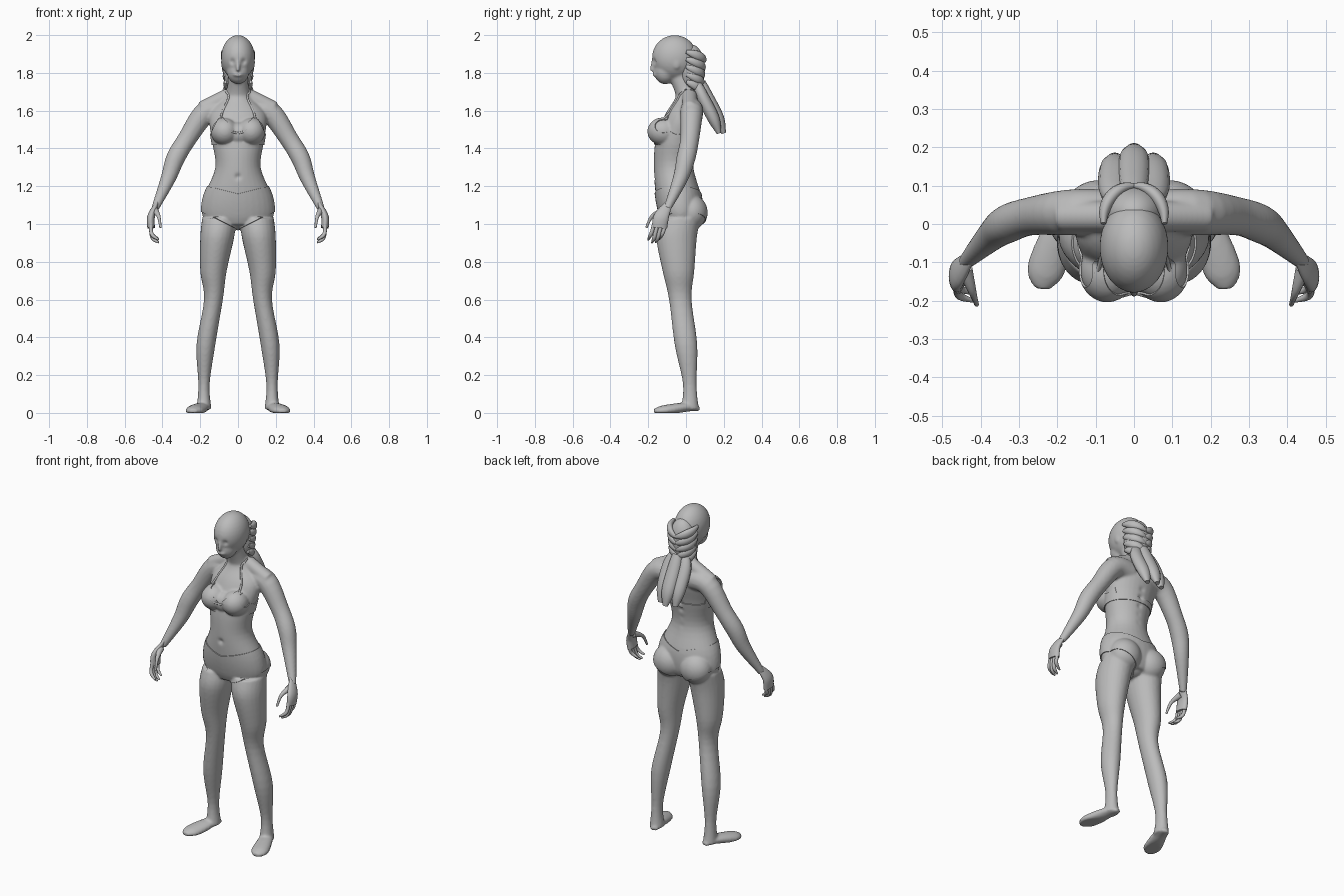
import bpy, bmesh, math
from mathutils import Vector, Matrix
from mathutils.bvhtree import BVHTree

cube = bpy.data.objects.get("Cube")
if cube:
    bpy.data.objects.remove(cube)

shade = (0.5, 0.5, 0.5, 1)
grey = bpy.data.materials.new("plain grey")
grey.use_nodes = True
grey.diffuse_color = shade
grey.node_tree.nodes["Principled BSDF"].inputs["Base Color"].default_value = shade

sides = {"left": 1, "right": -1}
RIGHT, BACK, UP = Vector((1, 0, 0)), Vector((0, 1, 0)), Vector((0, 0, 1))


def spline(points, steps):
    """Smooth curve running through points of any dimension."""
    knots = [Vector(point) for point in points]
    last = len(knots) - 1
    curve = []
    for i in range(last):
        start, end = knots[i], knots[i + 1]
        leave = (end - knots[max(i - 1, 0)]) / 2
        arrive = (knots[min(i + 2, last)] - start) / 2
        for step in range(steps):
            t = step / steps
            ease = t * t * (3 - 2 * t)
            curve.append(start.lerp(end, ease) + leave * (t * (1 - t) ** 2) - arrive * (t * t * (1 - t)))
    return curve + [knots[last]]


def skin(bm, rings):
    """Closed surface over a row of point rings, kept above the ground."""
    rows = [[bm.verts.new((p.x, p.y, max(p.z, 0))) for p in ring] for ring in rings]
    for lower, upper in zip(rows, rows[1:]):
        for k in range(len(lower)):
            bm.faces.new((lower[k - 1], lower[k], upper[k], upper[k - 1]))
    bm.faces.new(rows[0])
    bm.faces.new(rows[-1])


def ellipse(centre, across, along, count):
    angles = [math.tau * k / count for k in range(count)]
    return [centre + across * math.cos(a) + along * math.sin(a) for a in angles]


def limb(bm, points, wide=BACK, flat=1, side=1, level=False, count=24, steps=5):
    """Tube through (x, y, z, radius); wide is the direction of its full radius."""
    rows = spline(points, steps)
    spots = [Vector((row[0] * side, row[1], row[2])) for row in rows]
    rings = []
    for i, spot in enumerate(spots):
        run = UP
        if not level:
            run = (spots[min(i + 1, len(spots) - 1)] - spots[max(i - 1, 0)]).normalized()
        across = (wide - run * run.dot(wide)).normalized()
        radius = rows[i][3]
        rings.append(ellipse(spot, across * radius, run.cross(across) * radius * flat, count))
    skin(bm, rings)


def trunk(bm, rows):
    """Level rings given as height, half width, front and back."""
    rings = []
    for height, half, front, back in spline(rows, 5):
        centre = Vector((0, (front + back) / 2, height))
        rings.append(ellipse(centre, RIGHT * half, BACK * (back - front) / 2, 32))
    skin(bm, rings)


def ball(bm, centre, size):
    place = Matrix.Translation(centre) @ Matrix.Diagonal((*size, 1))
    bmesh.ops.create_uvsphere(bm, u_segments=32, v_segments=16, radius=1, matrix=place)


def finish(name, bm, modifiers=(), orient=True):
    if orient:
        bmesh.ops.recalc_face_normals(bm, faces=bm.faces)
    mesh = bpy.data.meshes.new(name)
    bm.to_mesh(mesh)
    bm.free()
    mesh.materials.clear()
    mesh.materials.append(grey)
    part = bpy.data.objects.new(name, mesh)
    bpy.context.collection.objects.link(part)
    bpy.ops.object.select_all(action="DESELECT")
    part.select_set(True)
    bpy.context.view_layer.objects.active = part
    for kind, settings in modifiers:
        modifier = part.modifiers.new(kind.title(), kind)
        for setting, value in settings.items():
            setattr(modifier, setting, value)
        bpy.ops.object.modifier_apply(modifier=modifier.name)
    bpy.ops.object.shade_smooth_by_angle(angle=math.radians(50))
    return part


# Torso and neck
bm = bmesh.new()
trunk(bm, [(1, .15, -.12, .06), (1.05, .19, -.14, .08), (1.15, .18, -.16, .08),
           (1.3, .12, -.17, .04), (1.45, .14, -.16, .06), (1.58, .15, -.11, .09),
           (1.66, .08, -.06, .07), (1.7, .06, -.06, .06), (1.8, .05, -.1, .04)])
ball(bm, (0, -.03, 1.02), (.08, .08, .05))
ball(bm, (0, -.12, 1.48), (.06, .06, .06))

# Skull, jaw, lips and nose
ball(bm, (0, -.06, 1.88), (.09, .12, .12))
ball(bm, (0, -.11, 1.81), (.06, .06, .07))
ball(bm, (0, -.16, 1.79), (.03, .02, .01))
limb(bm, [(0, -.17, 1.87, .01), (0, -.18, 1.83, .01), (0, -.18, 1.81, .01)], wide=RIGHT)

for side in sides.values():
    # Bust, seat and ear
    ball(bm, (side * .07, -.12, 1.49), (.07, .08, .07))
    ball(bm, (side * .09, .03, 1.06), (.09, .08, .09))
    ball(bm, (side * .08, -.05, 1.85), (.01, .02, .03))
    # Shoulder slope and arm
    limb(bm, [(.05, .02, 1.68, .04), (.19, .02, 1.61, .04)], side=side)
    limb(bm, [(.06, .03, 1.6, .06), (.17, .03, 1.59, .06), (.27, .02, 1.45, .05),
              (.33, 0, 1.35, .05), (.37, -.03, 1.24, .04), (.44, -.1, 1.08, .02)], side=side)
    # Leg and foot
    limb(bm, [(.1, -.03, 1.03, .09), (.11, -.05, .93, .09), (.13, -.04, .75, .07),
              (.13, -.03, .6, .05), (.17, 0, .36, .05), (.18, .02, .15, .03),
              (.18, .02, .02, .04)], wide=RIGHT, flat=1.2, side=side, level=True)
    limb(bm, [(.17, .07, .02, .02), (.19, 0, .03, .04), (.23, -.12, .01, .05),
              (.24, -.17, .01, .02)], wide=RIGHT, flat=.6, side=side)
body = finish("body", bm, [("REMESH", {"mode": "VOXEL", "voxel_size": .007}),
                           ("SMOOTH", {"factor": .5, "iterations": 7})])

# Sculpted hollows: eye sockets, mouth line, navel and spine
hollows = [((0, -.18, 1.79), .005), ((0, -.17, 1.25), .01)]
hollows += [((side * .03, -.17, 1.86), .01) for side in sides.values()]
hollows += [((0, .06, 1.3 + i / 20), -.01) for i in range(5)]
for vertex in body.data.vertices:
    for centre, push in hollows:
        distance = (vertex.co - Vector(centre)).length / abs(push) / 1.5
        if distance < 3:
            vertex.co.y += push * math.exp(-distance ** 2)

# Hands: palm, four curled fingers and a thumb
for label, side in sides.items():
    bm = bmesh.new()
    limb(bm, [(.43, -.09, 1.11, .02), (.46, -.13, 1.04, .04), (.46, -.14, .98, .04)], flat=.5, side=side)
    for finger in range(4):
        y = -.11 - finger * .02
        tip = .92 - .02 * math.sin(finger)
        limb(bm, [(.46, y, 1, .01), (.46, y - .01, .96, .01), (.45, y - .02, tip + .02, .01),
                  (.42, y - .03, tip, .005)], side=side, count=12)
    limb(bm, [(.44, -.12, 1.07, .02), (.42, -.18, 1.04, .01), (.41, -.21, .98, .006)], side=side, count=12)
    finish(label + "_hand", bm)


def garment(name, cuts):
    """Skin-tight cloth: half the body trimmed by planes, then mirrored."""
    bm = bmesh.new()
    bm.from_mesh(body.data)
    for point, normal in [((0, 0, 0), -RIGHT)] + cuts:
        everything = bm.verts[:] + bm.edges[:] + bm.faces[:]
        bmesh.ops.bisect_plane(bm, geom=everything, plane_co=point, plane_no=normal, clear_outer=True)
    finish(name, bm, [("MIRROR", {"merge_threshold": .001}),
                      ("SOLIDIFY", {"thickness": .005, "offset": 1})], orient=False)


hem, hip, armpit = UP * 1.42, UP * 1.16, RIGHT * .15 + UP * 1.46
garment("bikini_cups", [(hem, -UP), (UP * 1.48, UP - RIGHT), (armpit, RIGHT + UP / 2), (BACK * 0, BACK)])
garment("bikini_back_band", [(hem, -UP), (hem + UP * .03, UP), (armpit, RIGHT), (BACK * 0, -BACK)])
garment("briefs", [(UP * .97, RIGHT / 2 - UP), (hip, UP - RIGHT / 4), (RIGHT * .25, RIGHT)])

# Halter straps and neckline seam laid on the skin
tree = BVHTree.FromObject(body, bpy.context.evaluated_depsgraph_get())


def cord(name, path):
    bm = bmesh.new()
    laid = [tree.find_nearest(point)[0] for point in spline(path, 6)]
    for side in sides.values():
        limb(bm, [(*point, .006) for point in laid], wide=Vector((.3, 1, .2)), side=side, count=8, steps=1)
    finish(name, bm)


cord("halter_straps", [(.11, -.13, 1.57), (.06, -.05, 1.68), (.05, .05, 1.7), (0, .08, 1.7)])
cord("neckline_seam", [(.04, -.22, 1.51), (0, -.22, 1.48)])

# Gathered hair wrapped in overlapping plaits
bm = bmesh.new()
ball(bm, (0, .03, 1.82), (.08, .07, .13))
for side in sides.values():
    for row in range(5):
        size = 1 - row / 25
        plait = []
        for k in range(6):
            turn = k / 3 - .1
            plait.append((.08 * size * math.cos(turn), .01 + .09 * size * math.sin(turn),
                          1.91 - row * .04 - turn * .03, .01 + .015 * math.sin(k * math.pi / 5)))
        limb(bm, plait, wide=UP, flat=.7, side=side, count=12)
finish("plaited_hair", bm)

# Three hanging tails of hair
bm = bmesh.new()
for x in (-.05, 0, .05):
    y = .08 - abs(x) / 2
    limb(bm, [(x / 2, y, 1.75, .03), (x, y + .03, 1.68, .04), (x, y + .09, 1.56, .04),
              (x, y + .12, 1.48, .015)], wide=RIGHT, flat=.8, count=12)
finish("hair_tails", bm)
